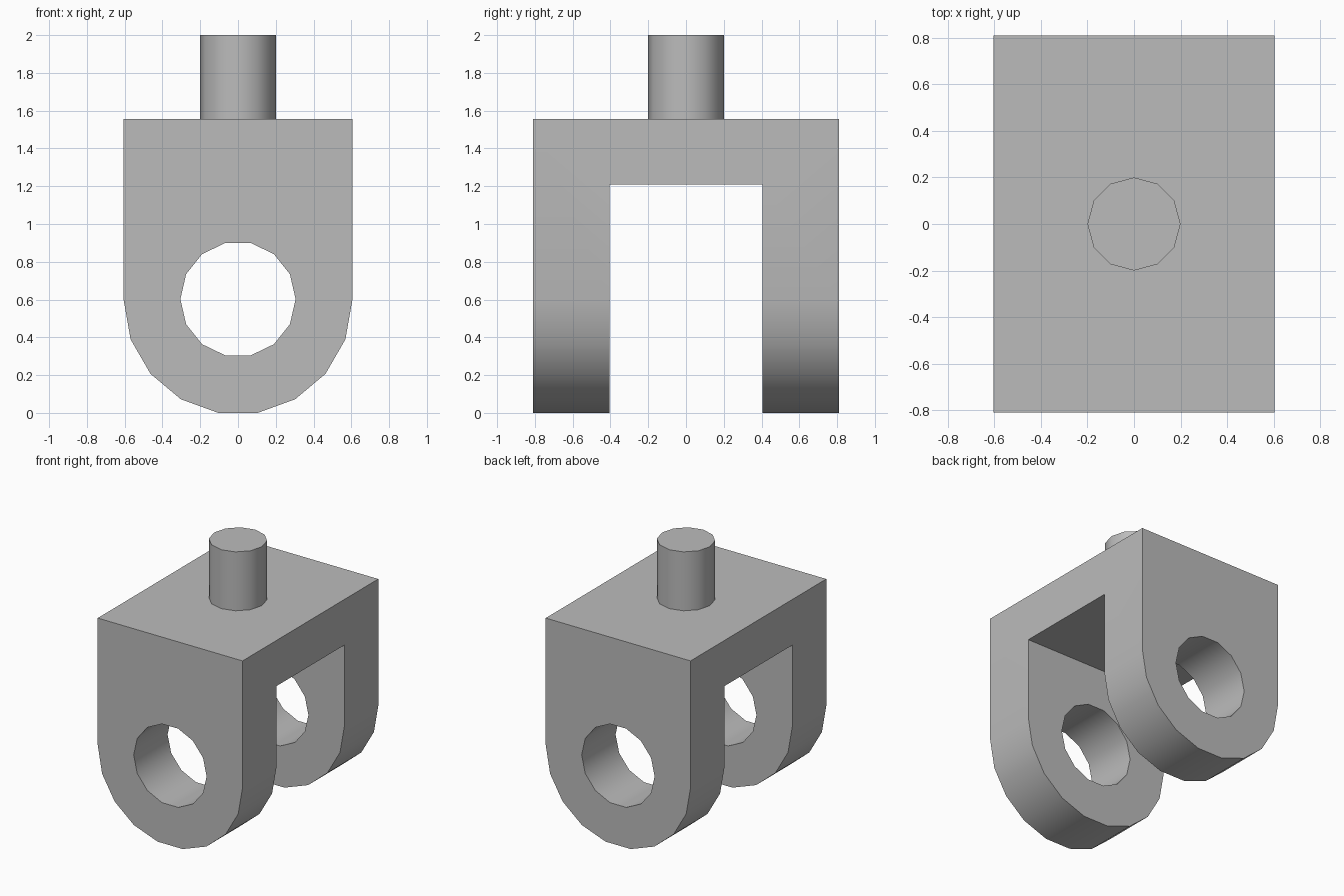
import bpy, bmesh
from math import sin, cos, pi, radians

cube = bpy.data.objects.get("Cube")
if cube:
    bpy.data.objects.remove(cube, do_unlink=True)

HALF_W, HALF_D, TOP = 0.605, 0.81, 1.555
AXIS_Z = 0.596
SLOT_HALF, SLOT_TOP = 0.405, 1.21

steel = bpy.data.materials.new("grey steel")
steel.use_nodes = True
GREY = (0.5, 0.5, 0.5, 1)
steel.diffuse_color = GREY
steel.node_tree.nodes["Principled BSDF"].inputs["Base Color"].default_value = GREY


def prism(name, points, direction):
    """Extrude a closed outline of 3D points along a direction."""
    bm = bmesh.new()
    face = bm.faces.new([bm.verts.new(p) for p in points])
    new = bmesh.ops.extrude_face_region(bm, geom=[face])["geom"]
    bmesh.ops.translate(bm, vec=direction,
                        verts=[g for g in new if isinstance(g, bmesh.types.BMVert)])
    bmesh.ops.recalc_face_normals(bm, faces=bm.faces)
    mesh = bpy.data.meshes.new(name)
    bm.to_mesh(mesh)
    bm.free()
    mesh.materials.append(steel)
    obj = bpy.data.objects.new(name, mesh)
    bpy.context.collection.objects.link(obj)
    return obj


def activate(obj):
    bpy.ops.object.select_all(action='DESELECT')
    obj.select_set(True)
    bpy.context.view_layer.objects.active = obj


def cut(obj, cutter):
    """Subtract the cutter, then discard it."""
    mod = obj.modifiers.new("cut", 'BOOLEAN')
    mod.operation, mod.solver, mod.object = 'DIFFERENCE', 'EXACT', cutter
    activate(obj)
    bpy.ops.object.modifier_apply(modifier=mod.name)
    bpy.data.objects.remove(cutter, do_unlink=True)


# Fork body: square top, rounded bottom
arc = [(HALF_W * cos(pi * i / 9), -HALF_D, AXIS_Z - HALF_W * sin(pi * i / 9))
       for i in range(10)]
outline = arc + [(-HALF_W, -HALF_D, TOP), (HALF_W, -HALF_D, TOP)]
fork = prism("fork_body", outline, (0, 2 * HALF_D, 0))

# Slot between the two arms
slot = [(-1, -SLOT_HALF, -1), (-1, SLOT_HALF, -1),
        (-1, SLOT_HALF, SLOT_TOP), (-1, -SLOT_HALF, SLOT_TOP)]
cut(fork, prism("slot_cutter", slot, (2, 0, 0)))

# Pin hole through both arms
hole = [(0.305 * cos(2 * pi * i / 14), -1, 0.602 + 0.305 * sin(2 * pi * i / 14))
        for i in range(14)]
cut(fork, prism("hole_cutter", hole, (0, 2, 0)))

# Stem on top, slightly sunk into the body
ring = [(0.2 * cos(pi * i / 6), 0.2 * sin(pi * i / 6), TOP - 0.05) for i in range(12)]
stem = prism("stem", ring, (0, 0, 2 - TOP + 0.05))

for part in (fork, stem):
    activate(part)
    bpy.ops.object.shade_smooth_by_angle(angle=radians(35))
